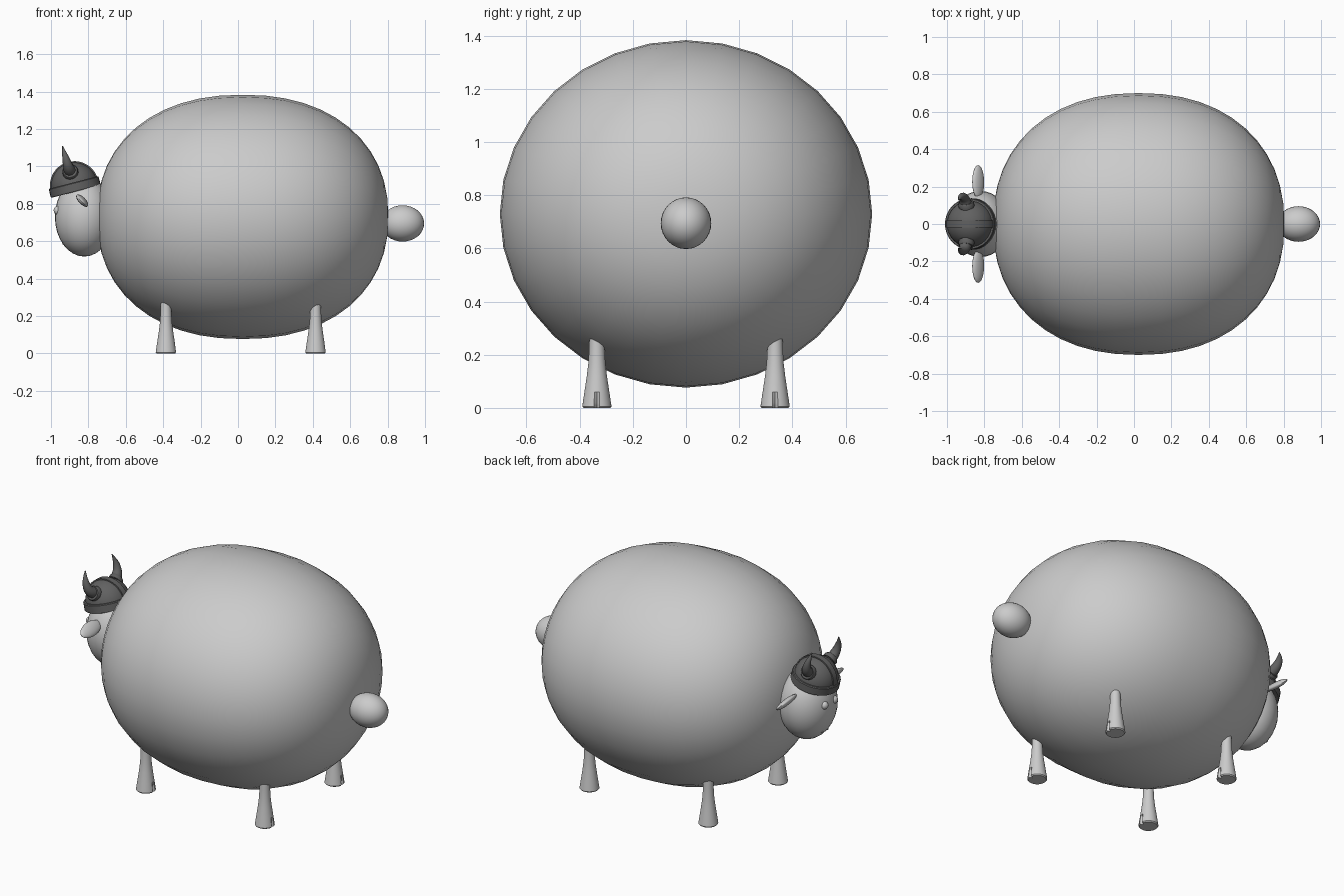
import bpy, bmesh, math
from mathutils import Vector, Matrix

if "Cube" in bpy.data.objects:
    bpy.data.objects.remove(bpy.data.objects["Cube"])

dark = bpy.data.materials.new("dark_metal")
dark.diffuse_color = (0.12, 0.12, 0.12, 1)
dark.use_nodes = True
dark.node_tree.nodes["Principled BSDF"].inputs["Base Color"].default_value = dark.diffuse_color


def finish(ob, mat=None, angle=40):
    bpy.ops.object.select_all(action='DESELECT')
    ob.select_set(True)
    bpy.context.view_layer.objects.active = ob
    if ob.type == 'CURVE':
        bpy.ops.object.convert(target='MESH')
        ob = bpy.context.object
    bpy.ops.object.shade_smooth_by_angle(angle=math.radians(angle))
    if mat:
        ob.data.materials.append(mat)
    return ob


def from_bmesh(name, bm, matrix, mat=None, angle=40):
    bmesh.ops.remove_doubles(bm, verts=bm.verts, dist=1e-5)
    bmesh.ops.recalc_face_normals(bm, faces=bm.faces)
    me = bpy.data.meshes.new(name)
    bm.to_mesh(me)
    bm.free()
    ob = bpy.data.objects.new(name, me)
    bpy.context.collection.objects.link(ob)
    ob.matrix_world = matrix
    return finish(ob, mat, angle)


def lathe(name, profile, matrix, segs=32, mat=None, angle=40, dent=None):
    """Revolve (radius, z) points about z; dent(j, r, z) may alter a radius."""
    bm = bmesh.new()
    rings = []
    for r, z in profile:
        ring = []
        for j in range(segs):
            rr = dent(j, r, z) if dent else r
            a = 2 * math.pi * j / segs
            ring.append(bm.verts.new((rr * math.cos(a), rr * math.sin(a), z)))
        rings.append(ring)
    for a, b in zip(rings, rings[1:]):
        for j in range(segs):
            k = (j + 1) % segs
            bm.faces.new((a[j], a[k], b[k], b[j]))
    for ring, (r, z) in ((rings[0], profile[0]), (rings[-1], profile[-1])):
        if r > 1e-4:
            bm.faces.new(ring)
    return from_bmesh(name, bm, matrix, mat, angle)


def ellipsoid(name, loc, radii, tilt_y=0.0, tilt_x=0.0, segs=32):
    bm = bmesh.new()
    bmesh.ops.create_uvsphere(bm, u_segments=segs, v_segments=segs // 2, radius=1)
    bmesh.ops.scale(bm, vec=radii, verts=bm.verts)
    m = (Matrix.Translation(loc) @ Matrix.Rotation(tilt_x, 4, 'X')
         @ Matrix.Rotation(tilt_y, 4, 'Y'))
    return from_bmesh(name, bm, m)


# Round woolly body, revolved about the x axis
p, body = 2.22, []
for i in range(25):
    t = math.pi * i / 24
    c, s = math.cos(t), max(math.sin(t), 0.0)
    if i in (0, 24):
        s = 0.0
    body.append((s ** (2 / p), -math.copysign(abs(c) ** (2 / p), c)))
lathe("body", body, Matrix.Translation((0.025, 0, 0.73))
      @ Matrix.Rotation(math.pi / 2, 4, 'Y')
      @ Matrix.Diagonal((0.653, 0.70, 0.779, 1)), angle=60)

# Tail
ellipsoid("tail", (0.88, 0, 0.695), (0.115, 0.095, 0.097))

# Legs with a small cleft in each hoof
leg = [(0.05, 0), (0.055, 0.006), (0.053, 0.02), (0.047, 0.06), (0.038, 0.12),
       (0.032, 0.17), (0.029, 0.23), (0.027, 0.34)]
for fx, x in (("front", -0.385), ("rear", 0.415)):
    for sy, side in ((-1, "right"), (1, "left")):
        lathe(f"{fx}_{side}_leg", leg, Matrix.Translation((x, sy * 0.335, 0)),
              dent=lambda j, r, z: r * 0.7 if j == 0 and z < 0.05 else r)

# Head, eyes, nostrils, ears
ellipsoid("head", (-0.822, 0, 0.73), (0.157, 0.177, 0.212))
for sy, side in ((-1, "right"), (1, "left")):
    ellipsoid(f"{side}_eye", (-0.962, sy * 0.046, 0.765), (0.024,) * 3, segs=16)
    ellipsoid(f"{side}_nostril", (-0.932, sy * 0.025, 0.588), (0.008,) * 3, segs=12)
    ellipsoid(f"{side}_ear", (-0.833, sy * 0.225, 0.817), (0.042, 0.09, 0.018),
              tilt_y=math.radians(45), tilt_x=-sy * math.radians(5), segs=24)

# Helmet: dome, rim and ridge, tipped toward the face
H = Matrix.Translation((-0.867, 0, 0.866)) @ Matrix.Rotation(math.radians(-14.5), 4, 'Y')
dome = [(0.125, 0.01)] + [(0.125 * math.cos(a), 0.032 + 0.125 * math.sin(a))
                          for a in [math.pi / 2 * i / 10 for i in range(10)]] + [(0, 0.157)]
lathe("helmet_dome", dome, H, mat=dark)
rim = [(0.118, 0), (0.135, 0), (0.138, 0.005), (0.137, 0.045), (0.133, 0.05),
       (0.118, 0.05)]
lathe("helmet_rim", rim, H, mat=dark, angle=30)

bm = bmesh.new()
rows = []
for i in range(21):
    a = math.pi * i / 20
    rows.append([bm.verts.new((r * math.cos(a), y, 0.032 + r * math.sin(a)))
                 for r, y in ((0.118, -0.018), (0.131, -0.018), (0.131, 0.018), (0.118, 0.018))])
for a, b in zip(rows, rows[1:]):
    for j in range(4):
        k = (j + 1) % 4
        bm.faces.new((a[j], a[k], b[k], b[j]))
bm.faces.new(rows[0])
bm.faces.new(rows[-1])
from_bmesh("helmet_ridge", bm, H, dark)

# Horns as tapered curves, each with a collar at its base
path = [(-0.893, 0.075, 0.962, 0.034), (-0.9, 0.115, 0.977, 0.033),
        (-0.91, 0.142, 1.005, 0.027), (-0.921, 0.148, 1.045, 0.019),
        (-0.931, 0.14, 1.08, 0.010), (-0.938, 0.128, 1.108, 0.002)]
for sy, side in ((-1, "right"), (1, "left")):
    cu = bpy.data.curves.new(f"{side}_horn", 'CURVE')
    cu.dimensions = '3D'
    cu.bevel_depth = 1.0
    cu.bevel_resolution = 4
    cu.use_fill_caps = True
    sp = cu.splines.new('NURBS')
    sp.points.add(len(path) - 1)
    for pt, (x, y, z, r) in zip(sp.points, path):
        pt.co = (x, sy * y, z, 1)
        pt.radius = r
    sp.order_u = 3
    sp.use_endpoint_u = True
    sp.resolution_u = 5
    ob = bpy.data.objects.new(f"{side}_horn", cu)
    bpy.context.collection.objects.link(ob)
    finish(ob, dark)
    axis = Vector((-0.1, sy * 0.9, 0.4)).to_track_quat('Z', 'Y').to_matrix().to_4x4()
    lathe(f"{side}_horn_collar", [(0.042, 0), (0.042, 0.022), (0.038, 0.028), (0.025, 0.028)],
          Matrix.Translation((-0.895, sy * 0.092, 0.965)) @ axis, segs=24, mat=dark)
